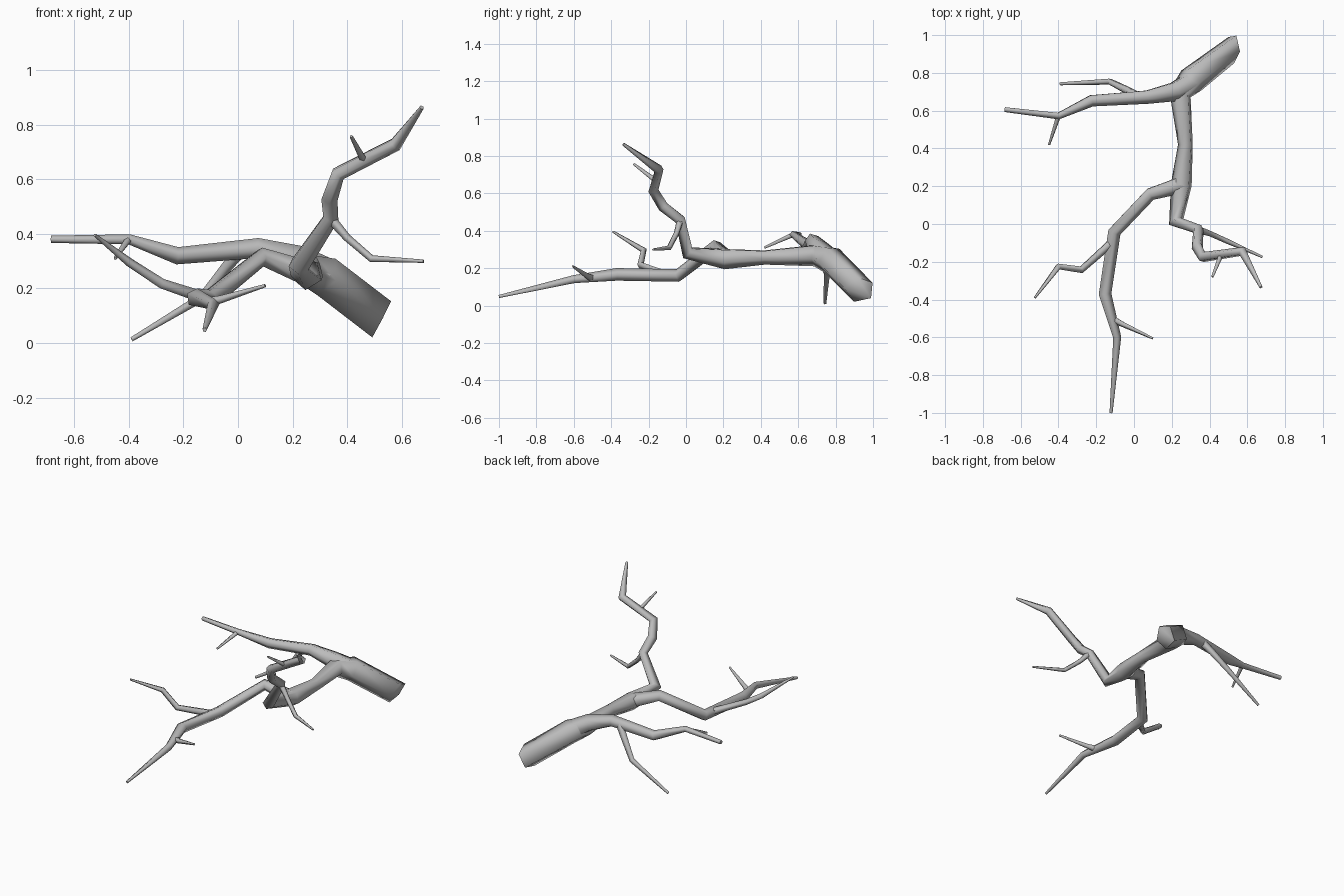
import bpy, bmesh, math
from mathutils import Vector, Quaternion

if "Cube" in bpy.data.objects:
    bpy.data.objects.remove(bpy.data.objects["Cube"])

bark = bpy.data.materials.new("grey bark")
bark.use_nodes = True
grey = (0.5, 0.5, 0.5, 1)
bark.diffuse_color = grey
bark.node_tree.nodes["Principled BSDF"].inputs["Base Color"].default_value = grey
SIDES = 5


def limb(name, points, cut=None):
    """Tapered five-sided tube through (x, y, z, radius) points, mitred at each bend."""
    pos = [Vector(p[:3]) for p in points]
    segs = [(b - a).normalized() for a, b in zip(pos, pos[1:])]
    dirs = [segs[0]] + [(a + b).normalized() for a, b in zip(segs, segs[1:])] + [segs[-1]]
    if cut:
        dirs[0] = Vector(cut).normalized()
    side = Vector((0, -1, 0.1))
    if abs(side.normalized().dot(dirs[0])) > 0.8:
        side = Vector((1, 0, 0.1))
    bm = bmesh.new()
    rings = []
    for i, (p, d) in enumerate(zip(pos, dirs)):
        if i:
            side = dirs[i - 1].rotation_difference(d) @ side
        side = (side - d * side.dot(d)).normalized()
        r = points[i][3] * 1.08
        rings.append([bm.verts.new(p + Quaternion(d, math.tau * k / SIDES) @ side * r)
                      for k in range(SIDES)])
    for a, b in zip(rings, rings[1:]):
        for k in range(SIDES):
            n = (k + 1) % SIDES
            bm.faces.new((a[k], a[n], b[n], b[k]))
    bm.faces.new(rings[0][::-1])
    bm.faces.new(rings[-1])
    bmesh.ops.recalc_face_normals(bm, faces=bm.faces)
    mesh = bpy.data.meshes.new(name)
    bm.to_mesh(mesh)
    bm.free()
    mesh.materials.append(bark)
    obj = bpy.data.objects.new(name, mesh)
    bpy.context.collection.objects.link(obj)
    # Smooth bark, crisp end caps
    bpy.ops.object.select_all(action='DESELECT')
    obj.select_set(True)
    bpy.context.view_layer.objects.active = obj
    bpy.ops.object.shade_smooth_by_angle(angle=math.radians(78))


# Thick trunk with a slanted cut, running on through the fork into the rising bough
limb("trunk_and_rising_bough",
     [(.525, .93, .085, .073), (.31, .768, .247, .073), (.245, .69, .272, .058),
      (.273, .42, .26, .038), (.252, .21, .252, .054), (.222, .01, .283, .036),
      (.34, -.03, .46, .028), (.335, -.12, .53, .029), (.365, -.175, .62, .027),
      (.575, -.145, .727, .025), (.673, -.335, .863, .008)],
     cut=(-.88, -.03, .46))
limb("rising_low_twig", [(.34, -.03, .455, .018), (.40, -.05, .385, .014),
                         (.49, -.09, .308, .013), (.68, -.175, .299, .006)])
limb("rising_short_twig", [(.46, -.165, .67, .013), (.415, -.28, .757, .006)])

# Long front bough and its twigs
limb("front_bough", [(.25, .21, .255, .045), (.085, .16, .315, .034), (-.105, -.04, .16, .034),
                     (-.155, -.37, .165, .033), (-.09, -.6, .14, .021), (-.122, -1, .048, .008)])
limb("front_side_twig", [(-.11, -.09, .16, .022), (-.28, -.242, .217, .018),
                         (-.40, -.225, .295, .016), (-.525, -.39, .395, .006)])
limb("front_short_twig", [(-.10, -.51, .15, .018), (-.06, -.53, .16, .014), (.10, -.605, .21, .006)])

# Rear bough and its twigs
limb("rear_bough", [(.31, .755, .255, .06), (.22, .705, .305, .052), (.07, .675, .348, .036),
                    (-.225, .655, .32, .031), (-.40, .573, .38, .018), (-.685, .607, .38, .013)])
limb("rear_short_twig", [(-.40, .575, .38, .013), (-.45, .42, .31, .006)])
limb("rear_low_twig", [(.01, .68, .34, .024), (-.04, .71, .28, .02), (-.13, .755, .168, .016),
                       (-.39, .743, .013, .008)])
